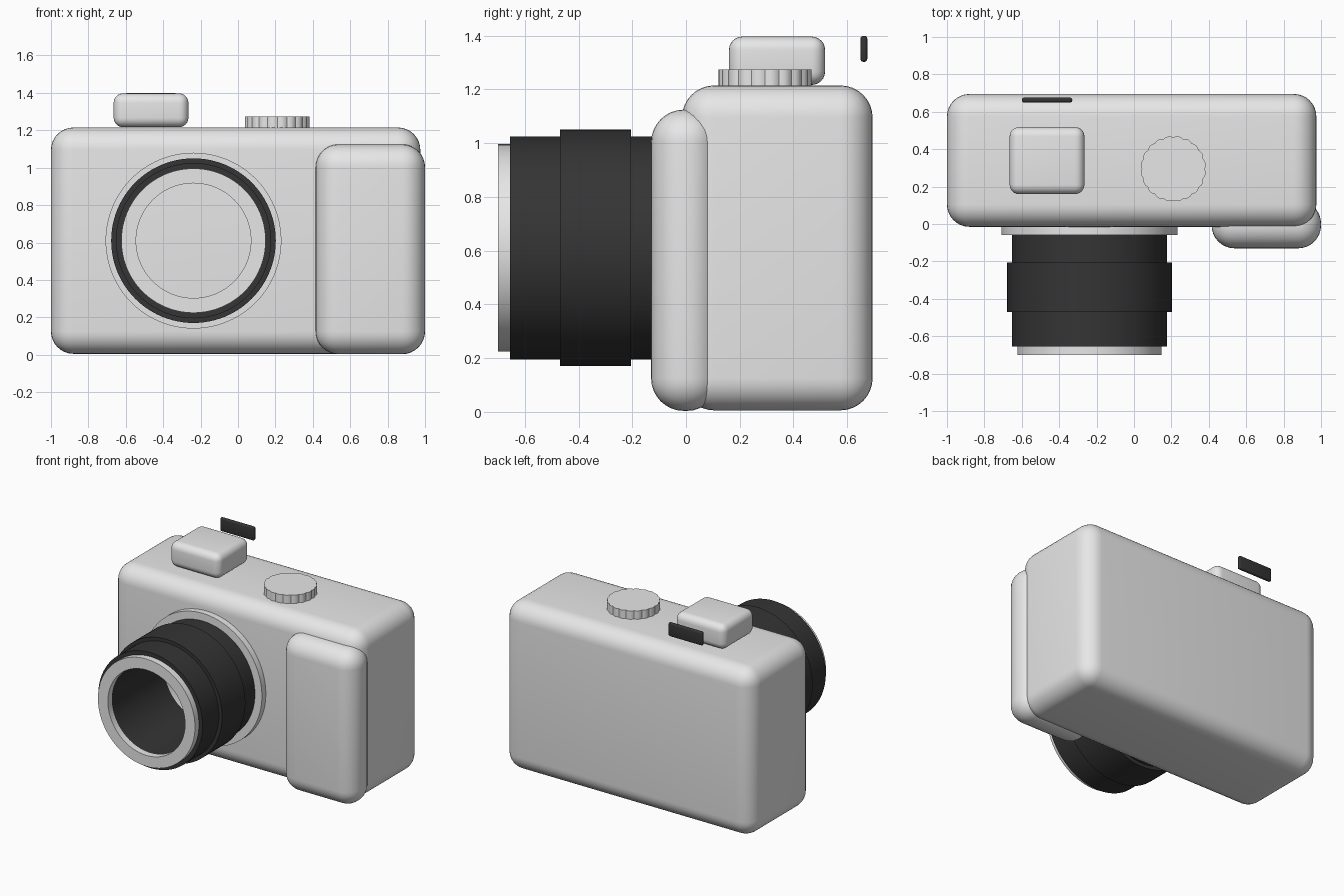
import bpy
import bmesh
import math
from mathutils import Matrix, Vector

if "Cube" in bpy.data.objects:
    bpy.data.objects.remove(bpy.data.objects["Cube"], do_unlink=True)


def make_material(name, value):
    mat = bpy.data.materials.new(name)
    mat.use_nodes = True
    colour = (value, value, value, 1)
    mat.diffuse_color = colour
    mat.node_tree.nodes["Principled BSDF"].inputs["Base Color"].default_value = colour
    return mat


GREY = make_material("light grey", 0.8)
BLACK = make_material("soft black", 0.035)


def finish(name, bm, mat, angle=30):
    bmesh.ops.recalc_face_normals(bm, faces=bm.faces)
    mesh = bpy.data.meshes.new(name)
    bm.to_mesh(mesh)
    bm.free()
    mesh.materials.append(mat)
    obj = bpy.data.objects.new(name, mesh)
    bpy.context.collection.objects.link(obj)
    bpy.ops.object.select_all(action="DESELECT")
    obj.select_set(True)
    bpy.context.view_layer.objects.active = obj
    bpy.ops.object.shade_smooth_by_angle(angle=math.radians(angle))
    return obj


def rounded_box(name, low, high, radius, mat, segments=8):
    low, high = Vector(low), Vector(high)
    bm = bmesh.new()
    bmesh.ops.create_cube(bm, size=1, matrix=Matrix.Translation((low + high) / 2)
                          @ Matrix.Diagonal((high - low).to_4d()))
    bmesh.ops.bevel(bm, geom=bm.edges[:], offset=radius, segments=segments,
                    profile=0.5, affect="EDGES")
    return finish(name, bm, mat)


def tube(name, front, back, outer, inner, mat, sides=96):
    """Hollow ring around the lens axis."""
    bm = bmesh.new()
    profile = [(inner, front), (outer, front), (outer, back), (inner, back)]
    rings = []
    for i in range(sides):
        a = math.tau * i / sides
        rings.append([bm.verts.new((LENS_X + r * math.cos(a), y, LENS_Z + r * math.sin(a)))
                      for r, y in profile])
    for i in range(sides):
        here, there = rings[i], rings[(i + 1) % sides]
        for k in range(4):
            n = (k + 1) % 4
            bm.faces.new((here[k], here[n], there[n], there[k]))
    return finish(name, bm, mat)


# Body and hand grip
rounded_box("body", (-1, -0.015, 0.005), (0.975, 0.695, 1.215), 0.12, GREY)
rounded_box("hand_grip", (0.415, -0.13, 0.003), (1, 0.125, 1.125), 0.122, GREY)

# Hollow lens, from the mount outwards
LENS_X, LENS_Z, BORE = -0.238, 0.61, 0.307
tube("lens_mount", -0.06, 0.0, 0.47, BORE, GREY)
tube("lens_barrel", -0.655, -0.06, 0.415, BORE, BLACK)
tube("focus_ring", -0.47, -0.205, 0.44, 0.41, BLACK)
tube("lens_front_ring", -0.7, -0.655, 0.386, BORE, GREY)

# Viewfinder housing and its eyepiece plate
rounded_box("viewfinder", (-0.665, 0.16, 1.217), (-0.265, 0.518, 1.397), 0.05, GREY, 6)
rounded_box("eyepiece", (-0.6, 0.65, 1.303), (-0.33, 0.675, 1.4), 0.01, BLACK, 3)

# Dial with a scalloped edge
bm = bmesh.new()
LOBES, STEPS = 20, 6
outline = []
for i in range(LOBES * STEPS):
    a = math.tau * i / (LOBES * STEPS)
    r = 0.168 + 0.007 * abs(math.sin(a * LOBES / 2))
    outline.append(bm.verts.new((0.21 + r * math.cos(a), 0.295 + r * math.sin(a), 1.2)))
base = bm.faces.new(outline)
top = bmesh.ops.extrude_face_region(bm, geom=[base])
bmesh.ops.translate(bm, vec=(0, 0, 0.075),
                    verts=[v for v in top["geom"] if isinstance(v, bmesh.types.BMVert)])
finish("dial", bm, GREY)
